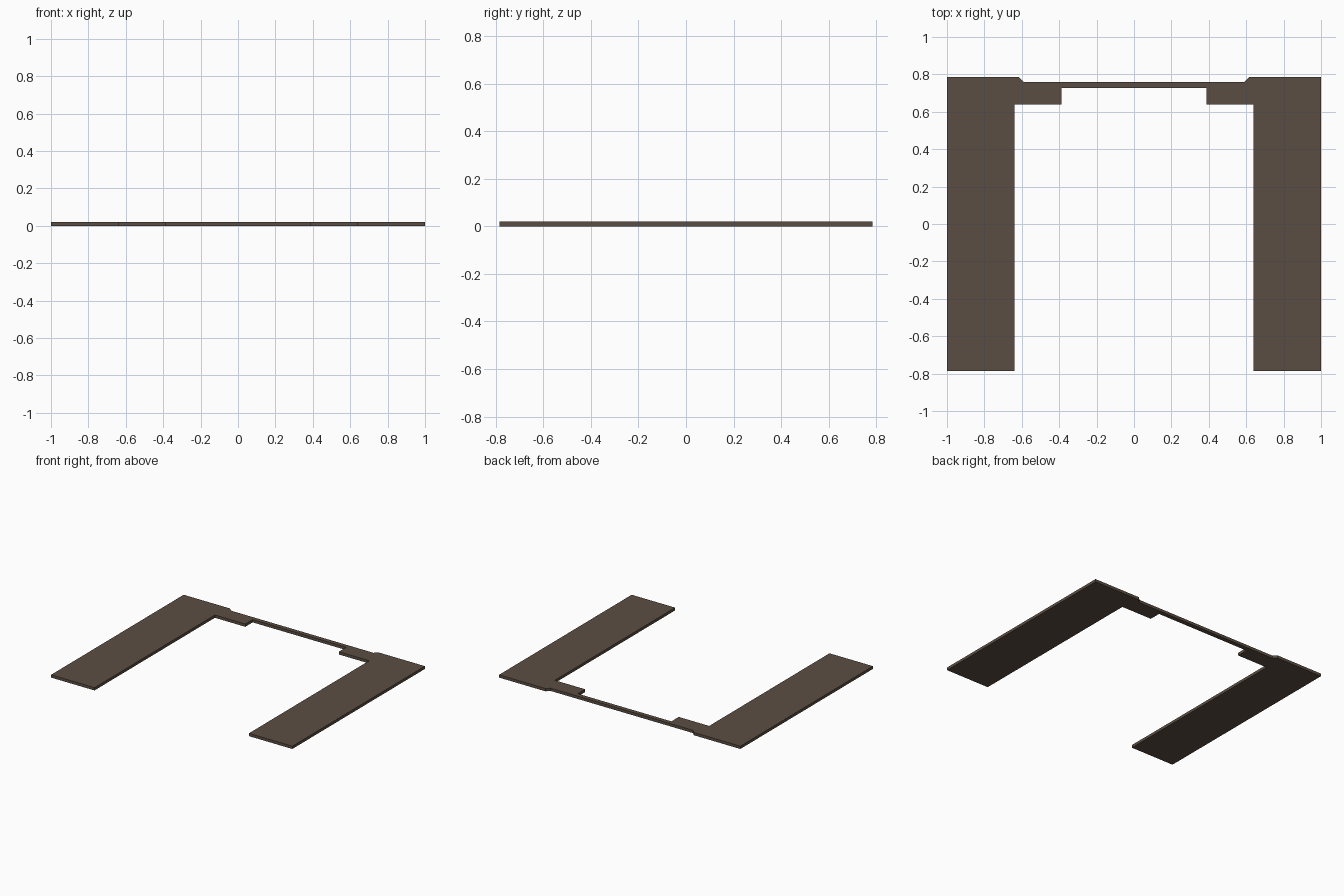
import bpy, bmesh

if "Cube" in bpy.data.objects:
    bpy.data.objects.remove(bpy.data.objects["Cube"])

THICKNESS = 0.021

# Right half of the outline, from the back centre clockwise to the front centre
half = [
    (0.59, 0.76), (0.615, 0.785), (1.0, 0.785), (1.0, -0.785),
    (0.64, -0.785), (0.64, 0.64), (0.388, 0.64), (0.388, 0.727),
]
outline = half + [(-x, y) for x, y in reversed(half)]

# Single dark brown colour
brown = bpy.data.materials.new("dark brown")
brown.diffuse_color = (0.105, 0.076, 0.056, 1.0)
brown.use_nodes = True
brown.node_tree.nodes["Principled BSDF"].inputs["Base Color"].default_value = brown.diffuse_color

# Flat U-shaped panel: filled outline pushed up to its thickness
bm = bmesh.new()
face = bm.faces.new([bm.verts.new((x, y, 0)) for x, y in outline])
top = bmesh.ops.extrude_face_region(bm, geom=[face])["geom"]
bmesh.ops.translate(bm, vec=(0, 0, THICKNESS),
                    verts=[v for v in top if isinstance(v, bmesh.types.BMVert)])
bmesh.ops.recalc_face_normals(bm, faces=bm.faces)
mesh = bpy.data.meshes.new("u_shaped_panel")
bm.to_mesh(mesh)
bm.free()
mesh.materials.append(brown)
panel = bpy.data.objects.new("u_shaped_panel", mesh)
bpy.context.collection.objects.link(panel)
